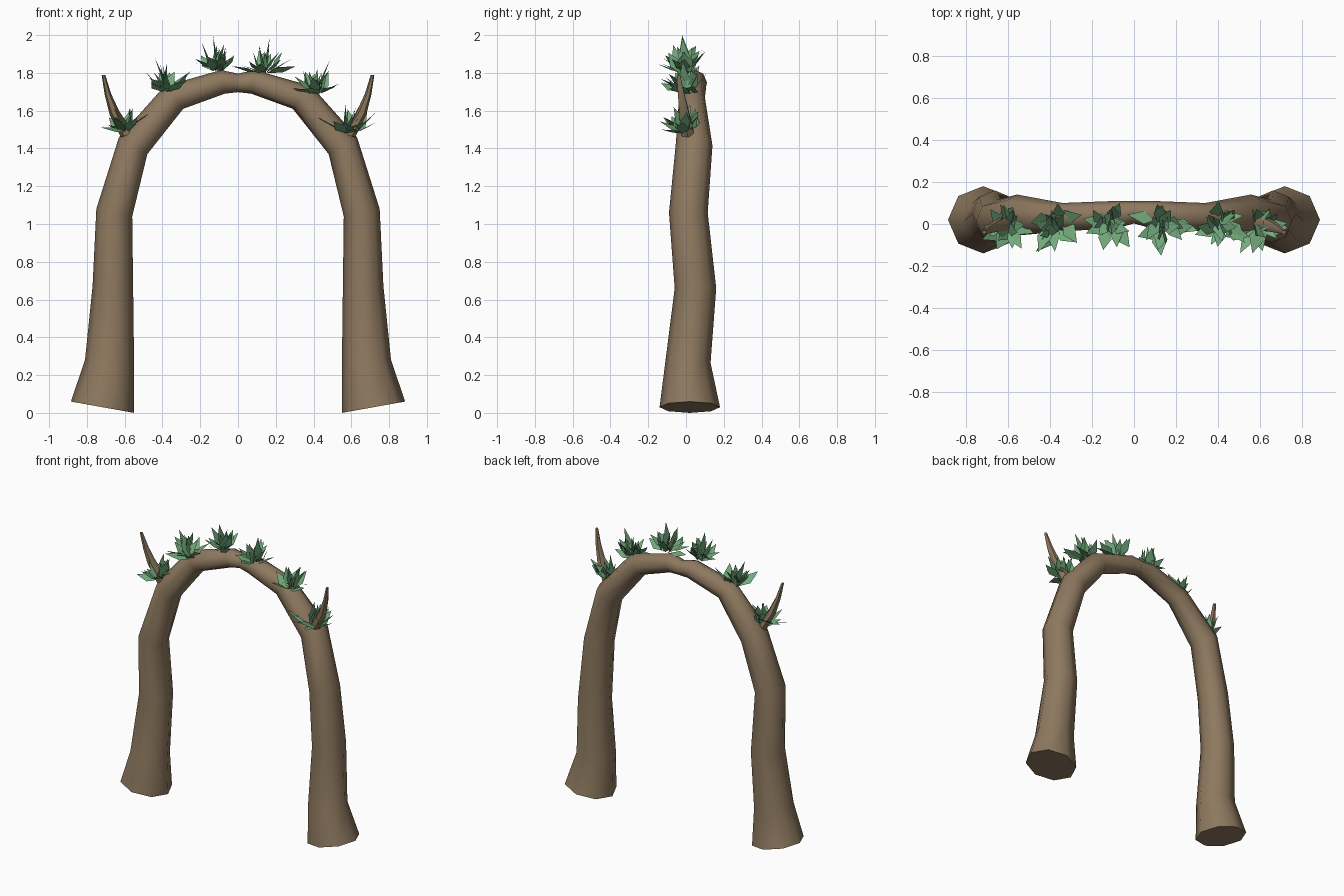
import bpy, bmesh, math, random
from mathutils import Vector

if "Cube" in bpy.data.objects:
    bpy.data.objects.remove(bpy.data.objects["Cube"])
random.seed(7)


def material(name, rgb):
    m = bpy.data.materials.new(name)
    m.use_nodes = True
    m.diffuse_color = (*rgb, 1)
    bsdf = m.node_tree.nodes["Principled BSDF"]
    bsdf.inputs["Base Color"].default_value = (*rgb, 1)
    bsdf.inputs["Roughness"].default_value = 0.9
    return m


BARK = material("brown bark", (0.27, 0.19, 0.115))
LEAF = material("leaf green", (0.17, 0.40, 0.20))


def finish(bm, name, mat, smooth=None):
    me = bpy.data.meshes.new(name)
    bm.to_mesh(me)
    bm.free()
    me.materials.append(mat)
    ob = bpy.data.objects.new(name, me)
    bpy.context.collection.objects.link(ob)
    if smooth:
        bpy.ops.object.select_all(action='DESELECT')
        ob.select_set(True)
        bpy.context.view_layer.objects.active = ob
        bpy.ops.object.shade_smooth_by_angle(angle=math.radians(smooth))
    return ob


def tube(name, rings, side, sides=8):
    """Skin rings given as outer x, z, inner x, z, front y, back y."""
    bm = bmesh.new()
    loops = []
    for ox, oz, ix, iz, y0, y1 in rings:
        a, b = Vector((ox * side, 0, oz)), Vector((ix * side, 0, iz))
        mid, out = (a + b) / 2 + Vector((0, (y0 + y1) / 2, 0)), (a - b) / 2
        depth = Vector((0, (y1 - y0) / 2, 0))
        angles = [math.tau * i / sides for i in range(sides)]
        loops.append([bm.verts.new(mid + out * math.cos(t) + depth * math.sin(t))
                      for t in angles])
    for lo, hi in zip(loops, loops[1:]):
        for i in range(sides):
            j = (i + 1) % sides
            bm.faces.new((lo[i], lo[j], hi[j], hi[i]))
    bm.faces.new(loops[0])
    bm.faces.new(loops[-1])
    bmesh.ops.recalc_face_normals(bm, faces=bm.faces)
    return finish(bm, name, BARK, 55)


# Two bent trunks that meet at the crown, each with a bare twig
TRUNK = [
    (0.885, 0.06, 0.55, 0.00, -0.14, 0.18),
    (0.81, 0.28, 0.55, 0.25, -0.11, 0.13),
    (0.77, 0.67, 0.555, 0.65, -0.06, 0.16),
    (0.75, 1.08, 0.56, 1.04, -0.09, 0.115),
    (0.63, 1.46, 0.48, 1.37, -0.055, 0.14),
    (0.39, 1.73, 0.29, 1.61, -0.035, 0.10),
    (0.09, 1.815, 0.07, 1.69, -0.02, 0.11),
    (-0.03, 1.79, -0.02, 1.70, 0.01, 0.11),
]
TWIG = [
    (0.62, 1.46, 0.55, 1.48, -0.03, 0.05),
    (0.68, 1.58, 0.63, 1.60, -0.04, 0.02),
    (0.705, 1.68, 0.672, 1.69, -0.045, -0.005),
    (0.722, 1.79, 0.703, 1.79, -0.05, -0.03),
]
for word, side in (("left", 1), ("right", -1)):
    tube(word + "_trunk", TRUNK, side)
    tube(word + "_twig", TWIG, side, 6)


def leaf(bm, root, direction, across, length, width):
    """One kite-shaped blade."""
    d = direction.normalized()
    w = (across - d * across.dot(d)).normalized() * width / 2
    if d.cross(w).z < 0:
        w = -w
    wide = root + d * length * 0.45
    bm.faces.new([bm.verts.new(p) for p in (root, wide + w, root + d * length, wide - w)])


def polar(azimuth, elevation):
    a, e = math.radians(azimuth), math.radians(elevation)
    return Vector((math.cos(a) * math.cos(e), math.sin(a) * math.cos(e), math.sin(e)))


# Leaf tufts along the top of the arch
TUFTS = [(-0.59, 1.49), (-0.37, 1.70), (-0.11, 1.81), (0.14, 1.80), (0.41, 1.69), (0.59, 1.48)]
for n, (x, z) in enumerate(TUFTS):
    bm = bmesh.new()
    center = Vector((x, 0, z))
    lean = Vector((x * 0.35, 0, 0))

    def root():
        return center + Vector([random.uniform(-0.03, 0.03) for _ in "xy"] + [0])

    # low blades fanned to the front and sides
    for k in range(8):
        az = -185 + k * 27 + random.uniform(-8, 8)
        d = polar(az, random.uniform(8, 40)) + lean * 0.5
        leaf(bm, root(), d, polar(az + 90, random.uniform(-25, 25)),
             random.uniform(0.12, 0.17), random.uniform(0.06, 0.08))
    # steep blades, broad from the side
    for k in range(9):
        d = polar(random.uniform(0, 360), random.uniform(50, 80)) + lean
        leaf(bm, root(), d, Vector((random.uniform(-0.4, 0.4), 1, 0)),
             random.uniform(0.11, 0.17), random.uniform(0.05, 0.075))
    # blades on the back
    for az in (55, 90, 125):
        d = polar(az + random.uniform(-10, 10), random.uniform(35, 60)) + lean
        leaf(bm, root(), d, Vector((1, 0, random.uniform(-0.3, 0.3))), 0.14, 0.065)
    # tallest blade of the tuft
    leaf(bm, center, Vector((x * 0.2, -0.02, 0.19)), Vector((0.2, 1, 0)), 0.19, 0.06)
    finish(bm, "leaf_tuft_%d" % (n + 1), LEAF)
